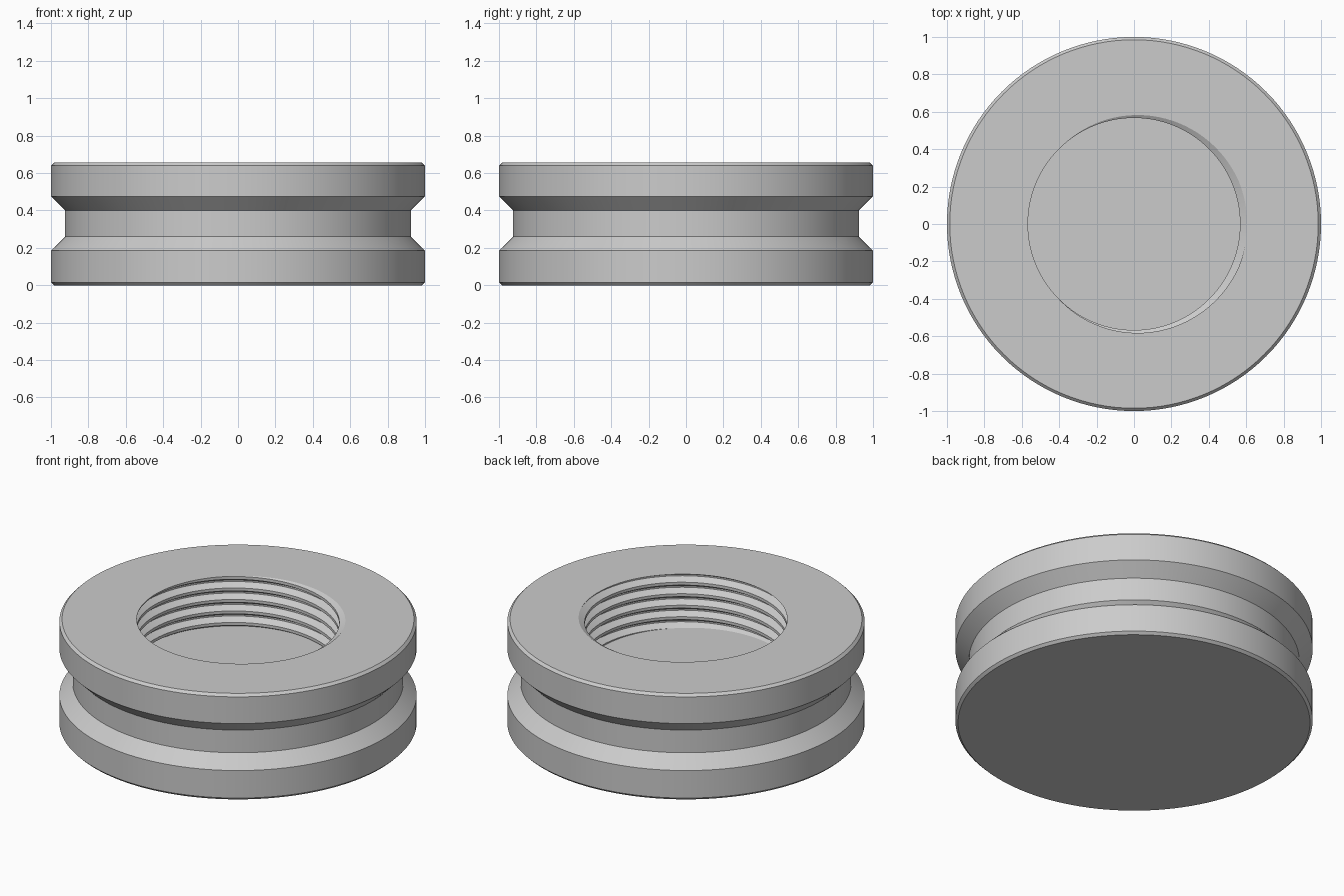
import bpy
import bmesh
from math import pi, cos, sin, radians

cube = bpy.data.objects.get("Cube")
if cube:
    bpy.data.objects.remove(cube, do_unlink=True)

SEGMENTS = 128
TOP, FLOOR = 0.655, 0.335
PITCH, CREST, ROOT = 0.071, 0.567, 0.605
TURNS = 7

# Outer wall, from the bottom centre up to the top rim: (radius, height)
OUTER = [(0, 0), (0.985, 0), (1, 0.015), (1, 0.185), (0.925, 0.26),
         (0.925, 0.4), (1, 0.475), (1, 0.64), (0.985, TOP)]
# Breakpoints of one thread groove, as fractions of the pitch
GROOVE = [-0.375, -0.0625, 0.0625, 0.375]


def bore_radius(z, turn):
    """Radius of the threaded wall at a height and a fraction of a turn."""
    u = abs(((z - TOP) / PITCH - turn + 0.5) % 1 - 0.5)
    t = (GROOVE[3] - u) / (GROOVE[3] - GROOVE[2])
    return CREST + (ROOT - CREST) * min(1, max(0, t))


def section(turn):
    """Full half-section: outer wall, top face, helical thread, floor."""
    heights = [TOP]
    for k in range(TURNS):
        heights += [TOP + PITCH * (turn - k - s) for s in GROOVE]
    heights.append(FLOOR)
    heights = [min(TOP, max(FLOOR, z)) for z in heights]
    return OUTER + [(bore_radius(z, turn), z) for z in heights] + [(0, FLOOR)]


# Sweep the changing section round the axis
bm = bmesh.new()
columns = []
for i in range(SEGMENTS + 1):
    a = 2 * pi * i / SEGMENTS
    columns.append([bm.verts.new((r * cos(a), r * sin(a), z))
                    for r, z in section(i / SEGMENTS)])
for left, right in zip(columns, columns[1:]):
    for j in range(len(left) - 1):
        bm.faces.new((left[j], right[j], right[j + 1], left[j + 1]))
bmesh.ops.remove_doubles(bm, verts=bm.verts, dist=0.00002)
bmesh.ops.recalc_face_normals(bm, faces=bm.faces)

mesh = bpy.data.meshes.new("threaded_cap")
bm.to_mesh(mesh)
bm.free()
cap = bpy.data.objects.new("threaded_cap", mesh)
bpy.context.collection.objects.link(cap)

# Plain grey finish
grey = bpy.data.materials.new("light_grey")
grey.use_nodes = True
colour = (0.6, 0.6, 0.6, 1)
grey.diffuse_color = colour
grey.node_tree.nodes["Principled BSDF"].inputs["Base Color"].default_value = colour
mesh.materials.append(grey)

bpy.ops.object.select_all(action="DESELECT")
cap.select_set(True)
bpy.context.view_layer.objects.active = cap
bpy.ops.object.shade_smooth_by_angle(angle=radians(25))
